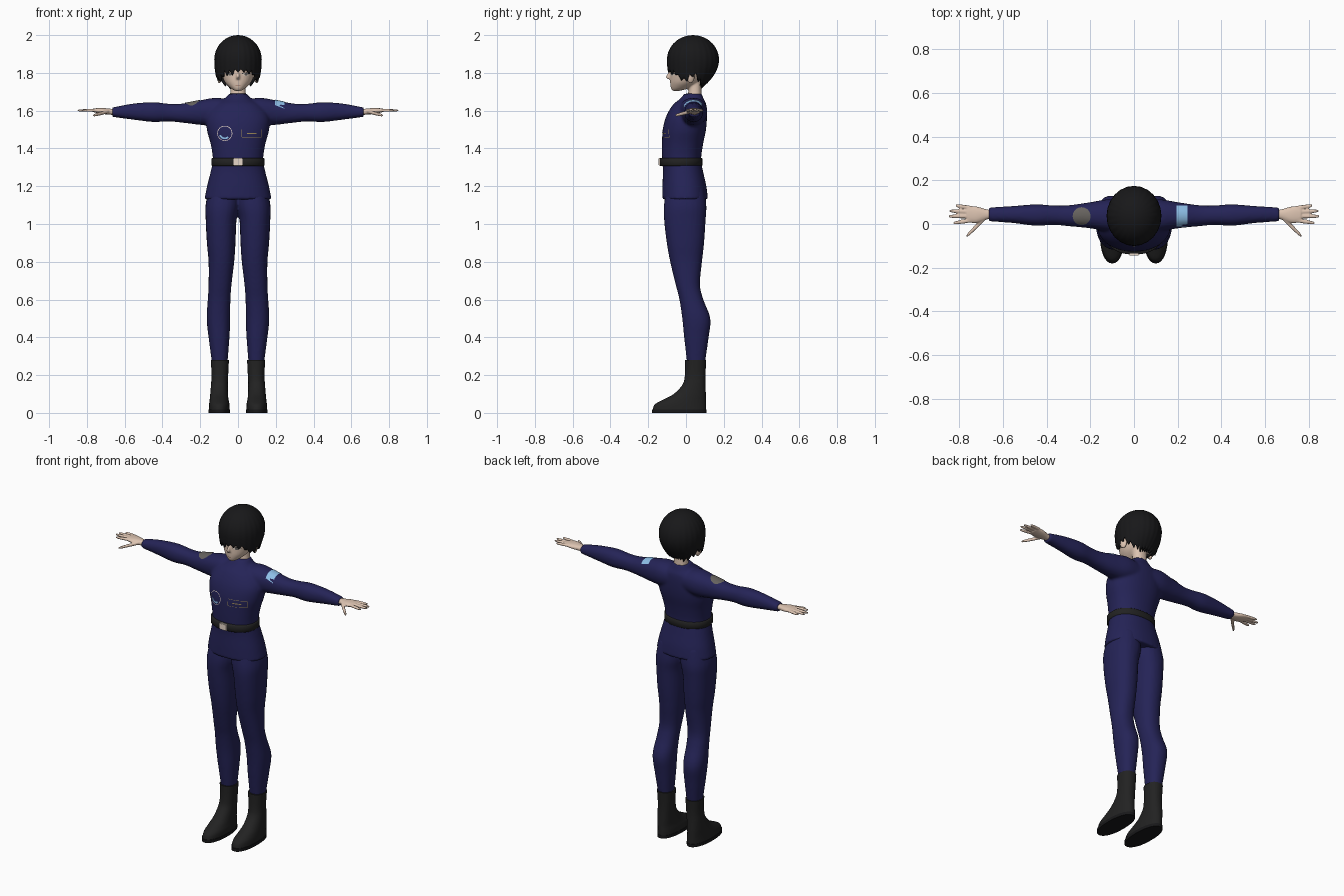
import bpy, bmesh, math, random
from mathutils import Vector, Matrix
from mathutils.bvhtree import BVHTree

random.seed(4)
cube = bpy.data.objects.get("Cube")
if cube:
    bpy.data.objects.remove(cube)


def material(name, r, g, b):
    m = bpy.data.materials.new(name)
    m.use_nodes = True
    m.diffuse_color = (r, g, b, 1)
    bsdf = next(n for n in m.node_tree.nodes if n.type == 'BSDF_PRINCIPLED')
    bsdf.inputs["Base Color"].default_value = (r, g, b, 1)
    bsdf.inputs["Roughness"].default_value = 0.8
    return m


navy = material("navy cloth", .018, .017, .095)
black = material("hair black", .009, .009, .01)
leather = material("dark leather", .016, .016, .016)
skin = material("skin", .72, .55, .44)
cream = material("cream", .8, .68, .58)
sky = material("sky blue", .27, .52, .8)
grey = material("badge grey", .13, .12, .11)
gold = material("gold thread", .35, .26, .1)
lip = material("lip brown", .3, .13, .09)


def finish(name, bm, mat, voxel=0, smooth=4):
    """Turn a bmesh into a smooth object, fusing its volumes if voxel is set."""
    bmesh.ops.recalc_face_normals(bm, faces=bm.faces)
    me = bpy.data.meshes.new(name)
    bm.to_mesh(me)
    bm.free()
    me.materials.append(mat)
    me.shade_smooth()
    me.set_sharp_from_angle(angle=math.radians(50))
    ob = bpy.data.objects.new(name, me)
    bpy.context.collection.objects.link(ob)
    if voxel:
        rm = ob.modifiers.new("fuse", 'REMESH')
        rm.mode, rm.voxel_size, rm.use_smooth_shade = 'VOXEL', voxel, True
        sm = ob.modifiers.new("relax", 'SMOOTH')
        sm.factor, sm.iterations = .5, smooth
    return ob


def spline(rows, steps=4):
    """Catmull-Rom through the rows."""
    rows = [Vector(r) for r in rows]
    out = []
    for i in range(len(rows) - 1):
        p0, p1, p2, p3 = rows[max(i - 1, 0)], rows[i], rows[i + 1], rows[min(i + 2, len(rows) - 1)]
        for k in range(steps):
            t = k / steps
            out.append(p1 + (p2 - p0) * (t / 2) + (p0 * 2 - p1 * 5 + p2 * 4 - p3) * (t * t / 2)
                       + (p1 * 3 - p0 - p2 * 3 + p3) * (t ** 3 / 2))
    return out + [rows[-1]]


def loft(bm, rows, axis='z', side=1, n=24, power=.9, steps=4):
    """Closed loft; each row is a station and low/high bounds on the two other axes."""
    rings = []
    for t, a0, a1, b0, b1 in spline(rows, steps):
        ring = []
        for k in range(n):
            c, s = math.cos(k * math.tau / n), math.sin(k * math.tau / n)
            u = (a0 + a1) / 2 + (a1 - a0) / 2 * math.copysign(abs(c) ** power, c)
            v = (b0 + b1) / 2 + (b1 - b0) / 2 * math.copysign(abs(s) ** power, s)
            p = (u, v, t) if axis == 'z' else (t, u, v)
            ring.append(bm.verts.new((p[0] * side, p[1], p[2])))
        rings.append(ring)
    for r, q in zip(rings, rings[1:]):
        for k in range(n):
            bm.faces.new((r[k], r[k - 1], q[k - 1], q[k]))
    bm.faces.new(rings[0])
    bm.faces.new(rings[-1])


def centred(rows):
    return [(z, -w, w, y0, y1) for z, w, y0, y1 in rows]


def finger(bm, p, q, r, side):
    rows = []
    for f, s in ((0, 1), (.5, 1), (.9, .75), (1, .3)):
        x, y, z = Vector(p).lerp(Vector(q), f)
        rows.append((x, y - r * s, y + r * s, z - r * s * .8, z + r * s * .8))
    loft(bm, rows, 'x', side, n=10)


# Tunic: body and both sleeves fused together
bm = bmesh.new()
loft(bm, centred([(1.13, .178, -.126, .116), (1.2, .164, -.125, .108), (1.28, .144, -.122, .09),
                  (1.34, .133, -.126, .08), (1.42, .144, -.127, .09), (1.5, .165, -.123, .106),
                  (1.57, .165, -.105, .111), (1.63, .125, -.07, .108), (1.66, .075, -.035, .095),
                  (1.69, .047, -.008, .083)]), n=40)
sleeve = [(.04, -.04, .108, 1.53, 1.66), (.12, -.035, .113, 1.52, 1.668), (.2, -.02, .1, 1.525, 1.655),
          (.3, -.01, .086, 1.537, 1.637), (.37, -.004, .085, 1.543, 1.637), (.45, -.008, .09, 1.54, 1.645),
          (.56, .005, .082, 1.553, 1.637), (.665, .012, .076, 1.567, 1.617)]
for side in (1, -1):
    loft(bm, sleeve, 'x', side)
tunic = finish("tunic", bm, navy, .008)

# Trousers
bm = bmesh.new()
leg = [(1.2, -.01, .15, -.1, .095), (1.1, -.008, .172, -.117, .108), (1.02, .008, .171, -.116, .104),
       (.9, .013, .165, -.102, .096), (.8, .02, .156, -.084, .085), (.68, .034, .156, -.055, .074),
       (.6, .04, .16, -.035, .092), (.5, .041, .166, -.02, .129), (.4, .045, .156, -.01, .12),
       (.26, .056, .137, .006, .1)]
for side in (1, -1):
    loft(bm, leg, side=side)
finish("trousers", bm, navy, .008)

# Boots with flat soles
boot = [(.015, .044, .155, -.177, .107), (.045, .045, .153, -.165, .107), (.07, .05, .15, -.12, .106),
        (.1, .053, .147, -.065, .105), (.15, .054, .143, -.018, .103), (.2, .052, .14, -.006, .103),
        (.28, .048, .144, -.004, .107)]
for side, label in ((1, "left"), (-1, "right")):
    bm = bmesh.new()
    loft(bm, boot, side=side, n=32)
    finish(label + "_boot", bm, leather)
    bm = bmesh.new()
    loft(bm, [(z, .042, .157, -.181, .109) for z in (0, .018)], side=side, n=32, steps=1)
    finish(label + "_sole", bm, black)

# Belt and buckle
bm = bmesh.new()
loft(bm, centred([(z, w, -w, w - .053) for z, w in ((1.308, .136), (1.312, .14), (1.346, .14), (1.35, .136))]),
     n=48, steps=1)
finish("belt", bm, leather)
bm = bmesh.new()
bmesh.ops.create_cube(bm, size=1, matrix=Matrix.Translation((0, -.139, 1.33)) @ Matrix.Diagonal((.048, .012, .04, 1)))
bmesh.ops.bevel(bm, geom=bm.edges[:], offset=.003, segments=2, affect='EDGES')
finish("buckle", bm, cream)

# Hands
palm = [(.63, .024, .066, 1.577, 1.608), (.67, .022, .066, 1.578, 1.61), (.72, .004, .08, 1.583, 1.614),
        (.765, .008, .083, 1.592, 1.612)]
for side, label in ((1, "left"), (-1, "right")):
    bm = bmesh.new()
    loft(bm, palm, 'x', side)
    for i, (tip_x, tip_y) in enumerate(((.828, .004), (.85, .035), (.846, .06), (.818, .084))):
        finger(bm, (.745, .017 + .019 * i, 1.602), (tip_x, tip_y, 1.601), .0095, side)
    finger(bm, (.685, .025, 1.596), (.768, -.056, 1.574), .012, side)
    finish(label + "_hand", bm, skin, .004, 2)

# Head with neck, nose and ears
bm = bmesh.new()
loft(bm, centred([(1.705, .016, -.072, -.035), (1.72, .04, -.08, .02), (1.75, .069, -.084, .07),
                  (1.79, .086, -.084, .1), (1.84, .098, -.085, .128), (1.9, .098, -.075, .14),
                  (1.96, .06, -.03, .1)]), n=32, power=1)
loft(bm, centred([(1.64, .046, .0, .085), (1.7, .041, .012, .082), (1.78, .041, .012, .08)]))
loft(bm, centred([(1.81, .005, -.088, -.06), (1.78, .01, -.107, -.06), (1.767, .008, -.098, -.06)]), n=12)
for side in (1, -1):
    bmesh.ops.create_uvsphere(bm, u_segments=16, v_segments=10, radius=1, matrix=Matrix.Translation(
        (.098 * side, .025, 1.778)) @ Matrix.Rotation(.35 * side, 4, 'Z') @ Matrix.Diagonal((.012, .022, .034, 1)))
head = finish("head", bm, skin, .005, 3)

# Hair: a bowl of locks with a jagged lower edge
hairline = [(0, 1.812), (.7, 1.805), (1.05, 1.765), (1.3, 1.765), (1.6, 1.805), (1.9, 1.765), (2.3, 1.735), (3.2, 1.735)]
bm = bmesh.new()
count, tooth = 144, 6
drops = [random.uniform(.012, .035) for _ in range(count // tooth)]
crown = bm.verts.new((0, .037, 2.0))
columns = []
for k in range(count):
    a = k * math.tau / count
    d = min(a, math.tau - a)
    (d0, z0), (d1, z1) = next(p for p in zip(hairline, hairline[1:]) if p[1][0] >= d)
    low = z0 + (z1 - z0) * (d - d0) / (d1 - d0)
    point = 1 - abs((k + tooth / 2) % tooth - tooth / 2) / (tooth / 2)
    low += .008 - drops[(k + tooth // 2) // tooth % len(drops)] * point
    curl = .2 + .45 * max(0, -math.cos(a))
    column = []
    for j in range(1, 17):
        if j <= 9:
            phi = j / 9 * math.pi / 2
            z, r = 1.87 + .13 * math.cos(phi), math.sin(phi)
        else:
            z = 1.87 + (low - 1.87) * (j - 9) / 7
            r = 1 - curl * ((1.87 - z) / .15) ** 2
        r *= 1 + .012 * (point - .5) * min(1, j / 6)
        column.append(bm.verts.new((.125 * r * math.sin(a), .037 - .137 * r * math.cos(a), z)))
    columns.append(column)
for k in range(count):
    p, q = columns[k - 1], columns[k]
    bm.faces.new((crown, p[0], q[0]))
    for j in range(15):
        bm.faces.new((p[j], p[j + 1], q[j + 1], q[j]))
hair = finish("hair", bm, black)
thick = hair.modifiers.new("thickness", 'SOLIDIFY')
thick.thickness, thick.offset = .012, -1

# Thin plates laid on a surface from the front or from above
bpy.context.view_layer.update()
graph = bpy.context.evaluated_depsgraph_get()
trees = {ob.name: BVHTree.FromObject(ob, graph) for ob in (tunic, head)}


def plate(name, mat, target, shape, above=False, nu=12, nv=6, lift=.003):
    bm = bmesh.new()
    ray = Vector((0, 0, -1)) if above else Vector((0, 1, 0))
    grid = []
    for i in range(nu + 1):
        row = []
        for j in range(nv + 1):
            a, b = shape(i / nu, j / nv)
            start = Vector((a, b, 3)) if above else Vector((a, -1, b))
            hit = trees[target.name].ray_cast(start, ray)[0]
            row.append(bm.verts.new(hit - ray * lift))
        grid.append(row)
    for r, q in zip(grid, grid[1:]):
        for j in range(nv):
            bm.faces.new((r[j], q[j], q[j + 1], r[j + 1]))
    bmesh.ops.remove_doubles(bm, verts=bm.verts, dist=.00005)
    finish(name, bm, mat)


def rect(x, y, w, h):
    return lambda u, v: (x + (u - .5) * w, y + (v - .5) * h)


def arc(x, y, r0, r1, start=0, sweep=math.tau, squash=1):
    def shape(u, v):
        r, a = r0 + (r1 - r0) * v, start + sweep * u
        return x + r * math.cos(a), y + r * math.sin(a) * squash
    return shape


# Sleeve and chest badges
plate("left_sleeve_patch", sky, tunic, rect(.22, .036, .05, .096), True)
plate("right_sleeve_badge", grey, tunic, arc(-.24, .036, 0, .041), True, nu=32)
plate("chest_badge_ring", cream, tunic, arc(-.07, 1.48, .037, .04), nu=40, nv=1)
plate("chest_badge_wave", sky, tunic, arc(-.07, 1.48, .022, .031, 3.5, 2), nu=16, nv=2)
for i, y in enumerate((1.46, 1.5)):
    plate(f"name_tag_edge_{i}", gold, tunic, rect(.073, y, .105, .002), nv=1)
for i, x in enumerate((.0205, .1255)):
    plate(f"name_tag_side_{i}", gold, tunic, rect(x, 1.48, .002, .04), nu=1)
plate("name_tag_bar", gold, tunic, rect(.073, 1.48, .05, .005), nv=1)

# Face
for side, label in ((1, "left"), (-1, "right")):
    x = .043 * side
    plate(label + "_eye_white", cream, head, arc(x, 1.792, 0, .019, squash=.45), nu=24, lift=.002)
    plate(label + "_iris", grey, head, arc(x, 1.793, 0, .008), nu=20, lift=.003)
    plate(label + "_upper_lash", black, head, arc(x, 1.791, .019, .023, .2, math.pi - .4, .55), nu=16, nv=2, lift=.004)
plate("mouth", lip, head, rect(0, 1.735, .026, .003), nv=1)
